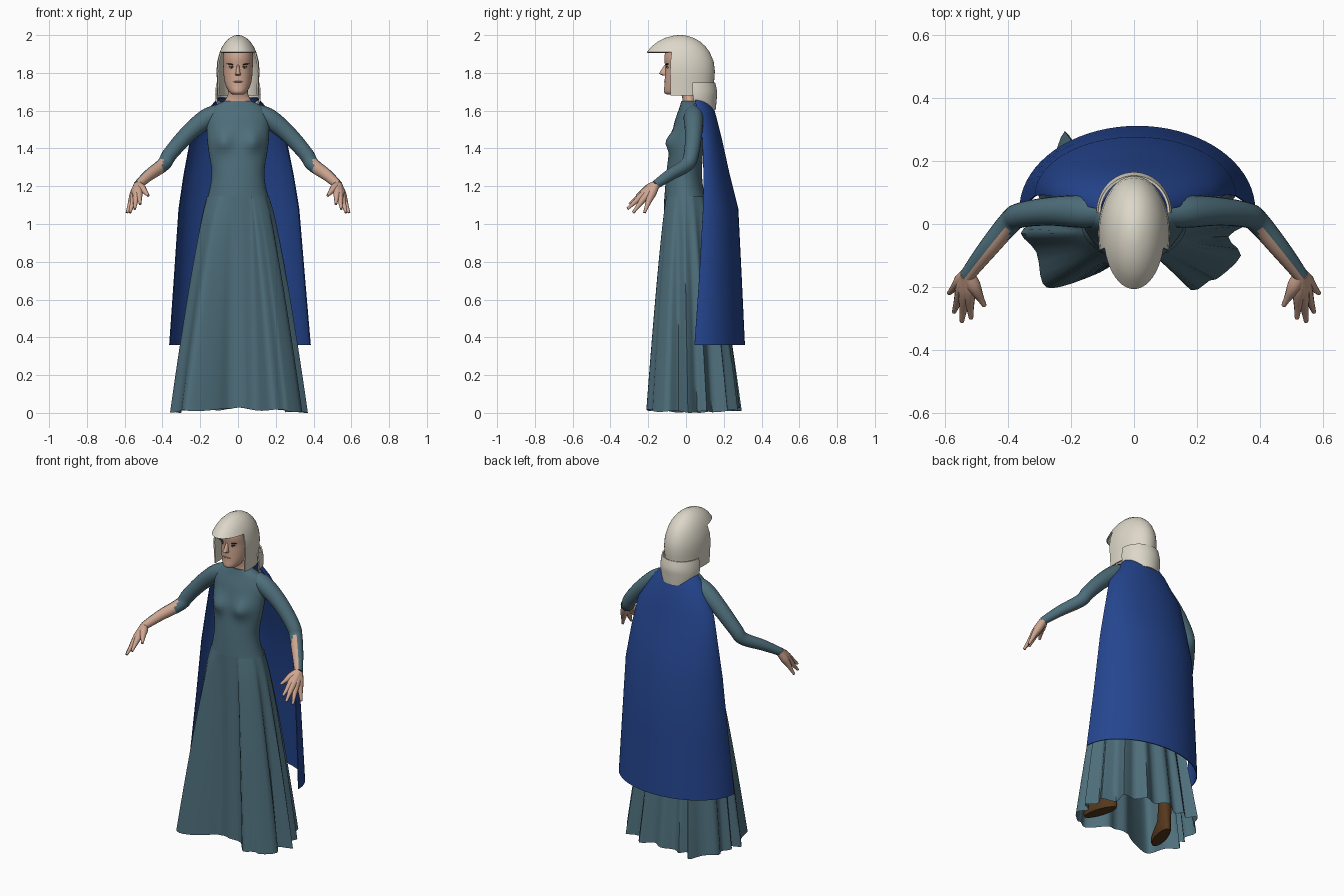
import bpy, bmesh
from math import sin, cos, pi, sqrt, exp, atan2
from mathutils import Vector, Matrix

cube = bpy.data.objects.get("Cube")
if cube:
    bpy.data.objects.remove(cube, do_unlink=True)


def material(name, rgb):
    m = bpy.data.materials.new(name)
    m.use_nodes = True
    m.diffuse_color = (*rgb, 1)
    m.node_tree.nodes["Principled BSDF"].inputs["Base Color"].default_value = (*rgb, 1)
    return m


DRESS = material("teal cloth", (.075, .155, .195))
CAPE = material("blue cloth", (.018, .06, .275))
HAIR = material("pale hair", (.72, .68, .58))
SKIN = material("skin", (.62, .38, .28))
SHOE = material("brown leather", (.09, .04, .012))
LIP = material("lip", (.42, .23, .17))
WHITE = material("eye white", (.6, .55, .5))
DARK = material("dark brow", (.03, .02, .015))


def finish(name, bm, mats, angle=40, mirror=False, thick=0):
    """Turn a bmesh into a named, shaded object."""
    bmesh.ops.recalc_face_normals(bm, faces=bm.faces)
    me = bpy.data.meshes.new(name)
    bm.to_mesh(me)
    bm.free()
    ob = bpy.data.objects.new(name, me)
    bpy.context.collection.objects.link(ob)
    for m in mats:
        me.materials.append(m)
    bpy.ops.object.select_all(action='DESELECT')
    ob.select_set(True)
    bpy.context.view_layer.objects.active = ob
    if thick:
        s = ob.modifiers.new("thickness", 'SOLIDIFY')
        s.thickness, s.offset = thick, -1
        bpy.ops.object.modifier_apply(modifier=s.name)
    bpy.ops.object.shade_smooth_by_angle(angle=angle * pi / 180)
    if mirror:
        ob.modifiers.new("mirror", 'MIRROR')


def smooth_points(pts, n, closed=False):
    """Catmull-Rom interpolation of tuples of any length."""
    pts = [Vector(p) for p in pts]
    count, out = len(pts), []
    pick = (lambda i: pts[i % count]) if closed else (lambda i: pts[max(0, min(count - 1, i))])
    for i in range(count if closed else count - 1):
        a, b, c, d = (pick(i + k) for k in (-1, 0, 1, 2))
        for k in range(n):
            t = k / n
            out.append(b + .5 * t * ((c - a) + t * ((2 * a - 5 * b + 4 * c - d) + t * (3 * (b - c) + d - a))))
    return out if closed else out + [pts[-1]]


def bridge(bm, rows, closed=True, caps=False):
    """Skin rows of coordinates with quads."""
    vs = [[bm.verts.new(p) for p in row] for row in rows]
    n = len(vs[0])
    for a, b in zip(vs, vs[1:]):
        for i in range(n if closed else n - 1):
            j = (i + 1) % n
            bm.faces.new((a[i], a[j], b[j], b[i]))
    if caps:
        bm.faces.new(vs[0])
        bm.faces.new(vs[-1])


def ellipse_row(z, rx, yf, yb, n=40, span=2 * pi):
    """Ring, or rear half ring, between a front and a back depth."""
    if span < 6:
        return [(rx * cos(span * i / n), yf + (yb - yf) * sin(span * i / n), z) for i in range(n + 1)]
    return [(rx * cos(span * i / n), (yf + yb) / 2 + (yb - yf) / 2 * sin(span * i / n), z) for i in range(n)]


def tube(bm, pts, n=14):
    """Round limb along points of x, y, z, radius."""
    rows = []
    for i, p in enumerate(pts):
        d = (pts[min(i + 1, len(pts) - 1)] - pts[max(i - 1, 0)]).to_3d().normalized()
        u = d.cross(Vector((0, 0, 1))).normalized()
        v = d.cross(u)
        rows.append([p.to_3d() + p[3] * (u * cos(2 * pi * k / n) + v * sin(2 * pi * k / n)) for k in range(n)])
    bridge(bm, rows, caps=True)


def blob(name, mat, at, size, turn=0, mirror=True):
    """Squashed ball, turned about the depth axis."""
    bm = bmesh.new()
    m = Matrix.Translation(at) @ Matrix.Rotation(turn, 4, 'Y') @ Matrix.Diagonal((*size, 1))
    bmesh.ops.create_uvsphere(bm, u_segments=16, v_segments=10, radius=1, matrix=m)
    finish(name, bm, [mat], 60, mirror)


# Bodice with a shaped bust
rings = [(1.13, .165, -.115, .11), (1.2, .147, -.11, .09), (1.28, .14, -.103, .085), (1.38, .155, -.09, .09),
         (1.46, .164, -.078, .1), (1.55, .163, -.058, .1), (1.615, .135, -.035, .09), (1.65, .075, -.025, .06)]
bm = bmesh.new()
bridge(bm, [ellipse_row(*r) for r in smooth_points(rings, 4)], caps=True)
for v in bm.verts:
    if v.co.y < 0:
        v.co.y -= .036 * exp(-((abs(v.co.x) - .078) / .045) ** 2 - ((v.co.z - 1.435) / .05) ** 2)
finish("bodice", bm, [DRESS], 60)

# Skirt flowing from an oval waist to a pleated hem
hem = [(-.04, -.115), (.03, -.13), (.1, -.115), (.18, -.21), (.24, -.18), (.27, -.17), (.34, -.1), (.3, -.04),
       (.37, .01), (.31, .06), (.33, .11), (.25, .14), (.26, .22), (.17, .21), (.13, .275), (.05, .24),
       (-.02, .285), (-.09, .24), (-.14, .27), (-.18, .235), (-.22, .295), (-.26, .21), (-.33, .15), (-.3, .08),
       (-.34, .04), (-.32, .01), (-.36, -.03), (-.31, -.09), (-.29, -.19), (-.235, -.2), (-.11, -.155)]
rows = []
edge = smooth_points(hem, 3, closed=True)
for k in range(17):
    t = k / 16
    f, row = t ** .8, []
    for i, p in enumerate(edge):
        a = atan2((p.y - .04) / .22, p.x / .33)
        waist = Vector((.165 * cos(a), .115 * sin(a)))
        q = waist.lerp(p, f)
        row.append((q.x, q.y, 1.145 * (1 - t) + t * (.024 - .019 * abs(cos(a)) + .005 * sin(i * .7))))
    rows.append(row)
bm = bmesh.new()
bridge(bm, rows)
finish("skirt", bm, [DRESS], 60)

# Cape as an open half shell
rings = [(1.67, .105, .045, .12), (1.6, .165, .06, .152), (1.45, .255, .087, .19), (1.26, .292, .093, .232),
         (1.08, .32, .09, .277), (.72, .347, .07, .295), (.36, .375, .045, .312)]
bm = bmesh.new()
bridge(bm, [[(x + .008 * (1.67 - z), y, z) for x, y, z in ellipse_row(*r, 36, pi)] for r in rings], closed=False)
finish("cape", bm, [CAPE], 40, thick=.005)

# Arms: sleeves that leave the inner forearm bare
arm = [(.1, .04, 1.585, .05), (.17, .04, 1.555, .052), (.27, .04, 1.472, .045), (.36, .028, 1.37, .04),
       (.395, .005, 1.315, .037), (.47, -.085, 1.26, .031), (.532, -.165, 1.205, .023)]
bm = bmesh.new()
tube(bm, smooth_points(arm, 5), 20)
bmesh.ops.recalc_face_normals(bm, faces=bm.faces)
for f in bm.faces:
    if f.calc_center_median().x > .4 and f.normal.dot(Vector((-.8, -.6, 0))) > .08:
        f.material_index = 1
finish("arms", bm, [DRESS, SKIN], 60, mirror=True)

# Hands: digits whose broad roots merge into a palm
bm = bmesh.new()
wrist = Vector((.53, -.162, 1.205))
tips = [(.475, -.26, 1.15), (.518, -.3, 1.105), (.547, -.31, 1.08), (.572, -.28, 1.06), (.588, -.22, 1.06)]
for tip in map(Vector, tips):
    knuckle = wrist.lerp(tip, .52) + Vector((0, 0, .005))
    path = [(*wrist, .023), (*wrist.lerp(knuckle, .6), .024), (*knuckle, .019), (*knuckle.lerp(tip, .5), .012),
            (*tip, .007)]
    tube(bm, smooth_points(path, 3), 10)
finish("hands", bm, [SKIN], 60, mirror=True)

# Neck and head
bm = bmesh.new()
bridge(bm, [ellipse_row(1.64, .078, -.02, .06), ellipse_row(1.662, .065, -.018, .055),
            ellipse_row(1.685, .054, -.025, .05), ellipse_row(1.74, .05, -.04, .05)], caps=True)
finish("neck", bm, [SKIN], 60)
rings = [(1.685, .03, -.1, -.03), (1.698, .046, -.117, 0), (1.735, .066, -.114, .04), (1.78, .075, -.112, .07),
         (1.83, .078, -.11, .08), (1.88, .079, -.115, .08), (1.93, .073, -.1, .07), (1.96, .04, -.06, .03)]
bm = bmesh.new()
bridge(bm, [ellipse_row(*r) for r in smooth_points(rings, 4)], caps=True)
finish("head", bm, [SKIN], 60)

# Facial features
bm = bmesh.new()
bridge(bm, [ellipse_row(1.842, .007, -.114, -.09, 12), ellipse_row(1.805, .011, -.138, -.09, 12),
            ellipse_row(1.795, .016, -.143, -.09, 12), ellipse_row(1.785, .013, -.122, -.09, 12)], caps=True)
finish("nose", bm, [SKIN], 70)
blob("eyes", WHITE, (.034, -.098, 1.829), (.013, .008, .005))
blob("pupils", DARK, (.033, -.103, 1.83), (.005, .004, .005))
blob("eyelids", DARK, (.034, -.1, 1.835), (.015, .007, .002))
blob("eyebrows", DARK, (.038, -.1, 1.846), (.024, .008, .003), -.15)
blob("lips", LIP, (0, -.108, 1.753), (.026, .009, .004), mirror=False)

# Hair cap with a brim, open around the face
bm = bmesh.new()
rows = []
for z in (1.9995, 1.997, 1.985, 1.965, 1.94, 1.91, 1.86, 1.81, 1.77, 1.72, 1.68):
    s = sqrt(1 - ((z - 1.81) / .19) ** 2) if z > 1.81 else 1 - .4 * (1.81 - z)
    row = ellipse_row(z, .114 * s, -s, s, 48)
    rows.append([(x, -.03 + y * (.208 if y < 0 else .183), z) for x, y, z in row])
bridge(bm, rows)
bm.faces.new([v for v in bm.verts if v.co.z > 1.999])
opening = [f for f in bm.faces if f.calc_center_median().z < 1.905 and f.calc_center_median().y < -.09]
bmesh.ops.delete(bm, geom=opening, context='FACES')
finish("hair_cap", bm, [HAIR], 50, thick=.008)

# Gathered hair over the nape
rings = [(1.75, .114, .035, .154), (1.7, .12, .035, .165), (1.655, .118, .04, .162), (1.605, .1, .06, .158)]
bm = bmesh.new()
bridge(bm, [ellipse_row(*r, 28, pi) for r in smooth_points(rings, 3)], closed=False)
finish("nape_hair", bm, [HAIR], 50, thick=.008)

# Shoes under the skirt, toes turned out
bm = bmesh.new()
rings = [(.02, .035, -.13, .08), (.045, .042, -.135, .085), (.08, .038, -.09, .08), (.12, .036, -.03, .075),
         (.25, .04, -.01, .07)]
bridge(bm, [ellipse_row(*r, 20) for r in smooth_points(rings, 3)], caps=True)
bmesh.ops.transform(bm, verts=bm.verts, matrix=Matrix.Translation((.215, -.005, 0)) @ Matrix.Rotation(.3, 4, 'Z'))
finish("shoes", bm, [SHOE], 50, mirror=True)
